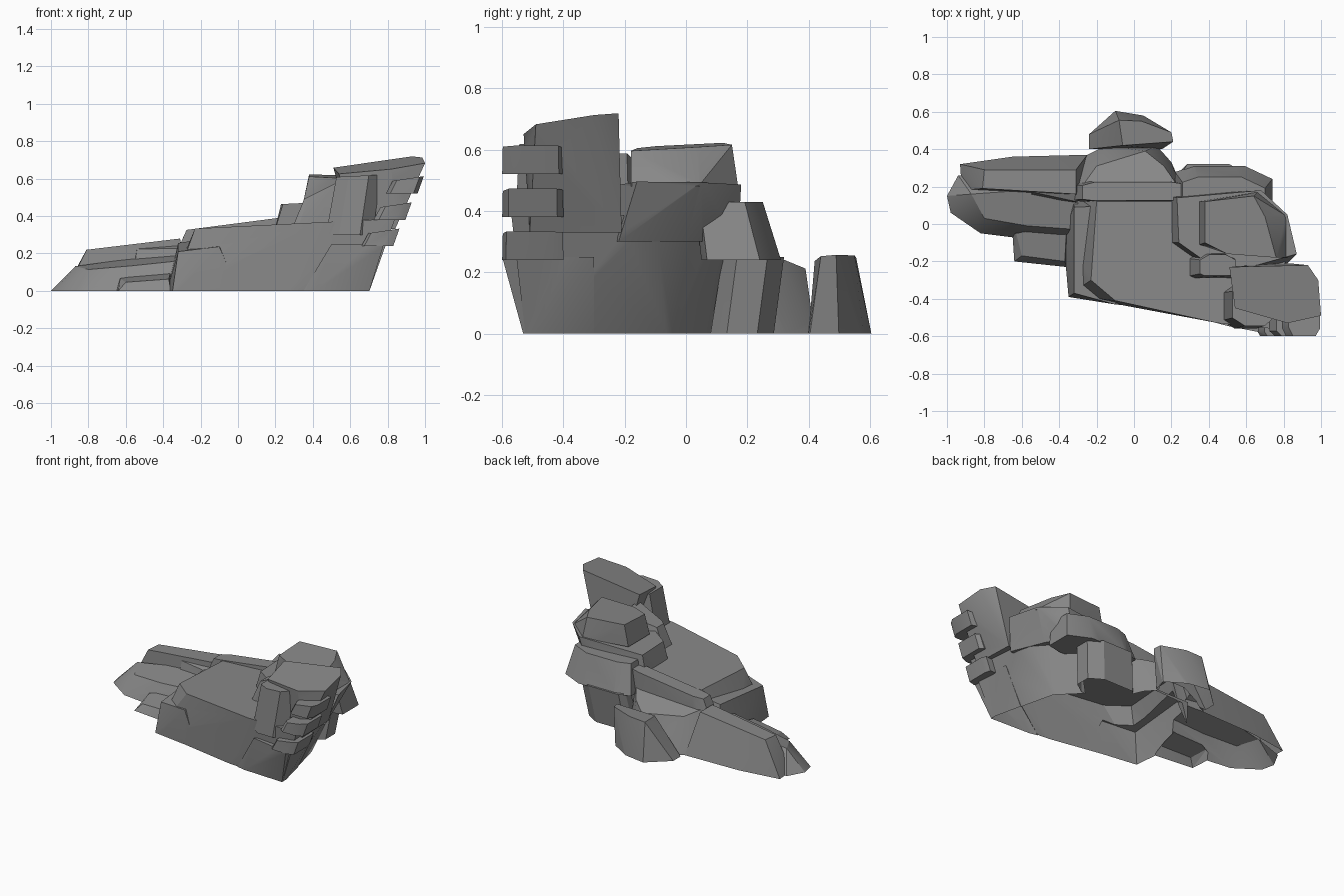
import bpy, bmesh, random
from mathutils import Vector

if "Cube" in bpy.data.objects:
    bpy.data.objects.remove(bpy.data.objects["Cube"])

random.seed(4)
stone = bpy.data.materials.new("grey_stone")
stone.diffuse_color = (0.25, 0.25, 0.25, 1)
stone.use_nodes = True
stone.node_tree.nodes["Principled BSDF"].inputs["Base Color"].default_value = stone.diffuse_color
parts = []


def prism(name, low, top, z0, z1, tilt=(0, 0)):
    """Faceted stone: hull of a low outline and a tilted top outline."""
    cx = sum(p[0] for p in top) / len(top)
    cy = sum(p[1] for p in top) / len(top)
    pts = [(x, y, z0) for x, y in low]
    pts += [(x, y, z1 + tilt[0] * (x - cx) + tilt[1] * (y - cy)) for x, y in top]
    if z0 == 0:  # sink below ground, trimmed later
        sink = -random.uniform(0.03, 0.06)
        pts += [(x, y, sink) for x, y in low]
    bm = bmesh.new()
    for p in pts:
        bm.verts.new(p)
    bmesh.ops.convex_hull(bm, input=bm.verts[:])
    bmesh.ops.delete(bm, geom=[v for v in bm.verts if not v.link_faces], context='VERTS')
    bmesh.ops.recalc_face_normals(bm, faces=bm.faces[:])
    me = bpy.data.meshes.new(name)
    bm.to_mesh(me)
    bm.free()
    ob = bpy.data.objects.new(name, me)
    bpy.context.collection.objects.link(ob)
    me.materials.append(stone)
    parts.append(ob)


def block(name, x, y, z, lean=(0, 0), taper=0.1, tilt=(0, 0)):
    """Box stone with randomly chipped corners, leaning, tapering and tilted on top."""
    c = Vector(((x[0] + x[1]) / 2, (y[0] + y[1]) / 2))
    hx, hy = (x[1] - x[0]) / 2, (y[1] - y[0]) / 2
    low, top = [], []
    for sx, sy in ((-1, -1), (1, -1), (1, 1), (-1, 1)):
        a, b = random.uniform(0.1, 0.6), random.uniform(0.1, 0.6)
        for u, v in ((sx * (1 - a), sy), (sx, sy * (1 - b))):
            low.append((c.x + u * hx, c.y + v * hy))
            k = 1 - taper
            top.append((c.x + lean[0] + u * hx * k, c.y + lean[1] + v * hy * k))
    prism(name, low, top, z[0], z[1], tilt)


# Big front slab with the outward leaning right face
prism("rock_outcrop",
      [(-.35, -.38), (.25, -.49), (.69, -.52), (.58, -.06), (.36, .16), (-.3, .2), (-.37, -.05)],
      [(-.23, -.3), (-.1, -.41), (.45, -.53), (.84, -.57), (.8, -.1), (.6, .12), (-.2, .12)],
      0, .36, (.05, 0))
prism("slab_left_edge", [(-.35, -.39), (0, -.44), (0, .15), (-.33, .15), (-.38, -.05)],
      [(-.32, -.37), (-.1, -.43), (-.05, .1), (-.32, .09)], 0, .25, (.15, .1))
prism("corner_flare", [(.35, -.505), (.69, -.52), (.64, -.3)],
      [(.5, -.545), (.78, -.6), (.78, -.3)], 0, .25)
block("back_ridge", (-.34, .36), (.12, .23), (.18, .365), (.03, 0), .1, (.13, 0))

# Stepped blocks in the middle and the undercut back shoulder
prism("lower_step", [(.19, -.1), (.45, -.28), (.81, -.22), (.72, 0), (.62, .17), (.19, .15)],
      [(.24, -.1), (.48, -.27), (.87, -.16), (.82, .05), (.68, .18), (.23, .14)], .3, .48, (.05, 0))
prism("upper_step", [(.35, -.11), (.82, -.18), (.82, .04), (.66, .17), (.35, .12)],
      [(.38, -.1), (.5, -.16), (.76, -.18), (.7, .04), (.64, .15), (.38, .12)], .48, .61, (-.03, .05))
block("gap_stone", (.3, .54), (-.29, -.15), (.36, .54), (.03, 0), .2, (.5, 0))
block("shoulder_low", (.22, .56), (.08, .28), (0, .25), (.04, .04), 0)
block("shoulder_high", (.22, .74), (.05, .31), (.24, .43), (0, -.04), .15)

# Tall stack and its cap on the right
prism("cap_rock", [(.62, -.42), (.84, -.51), (.83, -.21), (.6, -.22)],
      [(.51, -.23), (.54, -.45), (.82, -.53), (1, -.49), (.985, -.3), (.93, -.22)],
      .33, .675, (.14, .17))
block("front_pillar", (.47, .72), (-.56, -.33), (.3, .615), (.05, .01), .05, (.05, 0))
for i in range(3):  # thin ledges stacked at the front right corner
    h, dx = .24 + .14 * i, .065 * i
    block("corner_ledge", (.66 + dx, .83 + dx), (-.6, -.4), (h, h + .08), (.035, 0), .02, (.15, 0))

# Low rocks on the left
prism("left_mound",
      [(-1, .15), (-.98, .06), (-.82, -.05), (-.5, -.09), (-.3, -.08), (-.3, .27), (-.94, .26)],
      [(-.87, .16), (-.8, .03), (-.57, -.01), (-.3, -.03), (-.3, .2)], 0, .15, (.12, .2))
prism("left_back_slab", [(-.92, .18), (-.93, .32), (-.65, .36), (-.25, .37), (-.28, .15)],
      [(-.81, .19), (-.8, .29), (-.31, .29), (-.31, .16)], 0, .25, (.12, 0))
prism("left_front_slab", [(-.56, .14), (-.3, .1), (-.3, .24), (-.56, .24)],
      [(-.54, .17), (-.31, .12), (-.31, .22), (-.55, .22)], .08, .24, (.1, .4))
prism("left_foot", [(-.65, -.05), (-.64, -.2), (-.36, -.23), (-.34, 0)],
      [(-.63, -.05), (-.6, -.17), (-.37, -.2), (-.36, 0)], 0, .07, (.1, .2))

# Saddle and knob at the back
prism("back_saddle",
      [(-.3, .15), (-.27, .36), (-.15, .42), (.12, .42), (.2, .33), (.28, .15)],
      [(-.3, .17), (-.2, .31), (.06, .39), (.16, .31), (.25, .18)], 0, .25, (.05, -.35))
prism("back_knob",
      [(-.1, .605), (.05, .58), (.18, .5), (.15, .4), (-.24, .4), (-.24, .48)],
      [(-.08, .555), (.04, .55), (.2, .49), (.21, .44), (-.06, .42)], 0, .25, (.05, .1))

# Fuse all stones into one skin
base = parts[0]
bpy.context.view_layer.objects.active = base
for p in parts[1:]:
    m = base.modifiers.new("fuse", 'BOOLEAN')
    m.operation = 'UNION'
    m.solver = 'EXACT'
    m.object = p
    bpy.ops.object.modifier_apply(modifier=m.name)
    bpy.data.objects.remove(p)

# Trim at the ground, leaving the underside open
bm = bmesh.new()
bm.from_mesh(base.data)
bmesh.ops.bisect_plane(bm, geom=bm.verts[:] + bm.edges[:] + bm.faces[:], dist=1e-5,
                       plane_co=Vector((0, 0, 0)), plane_no=Vector((0, 0, 1)), clear_inner=True)
bmesh.ops.remove_doubles(bm, verts=bm.verts[:], dist=0.0005)
bm.to_mesh(base.data)
bm.free()
base.data.materials.clear()
base.data.materials.append(stone)
for poly in base.data.polygons:
    poly.material_index = 0

bpy.ops.object.select_all(action='DESELECT')
base.select_set(True)
bpy.ops.object.shade_smooth_by_angle(angle=0.5)
